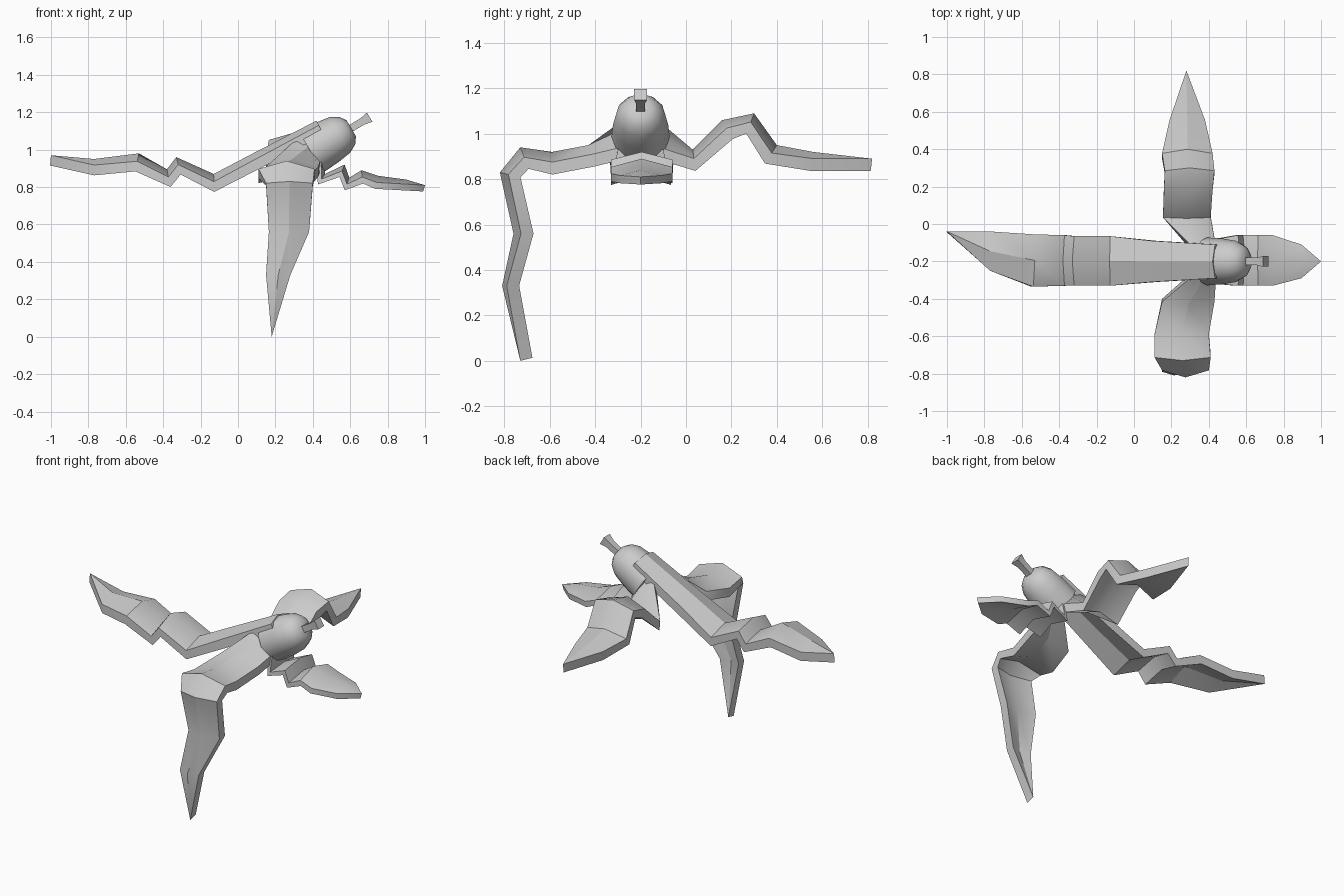
import bpy, bmesh, math
from mathutils import Vector

if "Cube" in bpy.data.objects:
    bpy.data.objects.remove(bpy.data.objects["Cube"])

CY = -0.2                      # body axis lies in the plane y = CY
TIP = Vector((0.605, CY, 1.115))
AX = Vector((-0.86, 0, -0.51)).normalized()


def finish(name, bm, angle):
    bmesh.ops.remove_doubles(bm, verts=bm.verts, dist=0.0015)
    bmesh.ops.recalc_face_normals(bm, faces=bm.faces)
    me = bpy.data.meshes.new(name)
    bm.to_mesh(me)
    bm.free()
    ob = bpy.data.objects.new(name, me)
    bpy.context.collection.objects.link(ob)
    bpy.context.view_layer.objects.active = ob
    ob.select_set(True)
    bpy.ops.object.shade_smooth_by_angle(angle=math.radians(angle))
    ob.select_set(False)
    return ob


def bridge(bm, rings):
    for a, b in zip(rings, rings[1:]):
        n = len(a)
        for i in range(n):
            bm.faces.new((a[i], a[(i + 1) % n], b[(i + 1) % n], b[i]))


def ring(bm, t, r, sides, turn=0.0):
    up = Vector((0, 1, 0)).cross(AX)
    c = TIP + AX * t
    return [bm.verts.new(c + r * (math.cos(k) * Vector((0, 1, 0)) + math.sin(k) * up))
            for k in (turn + i * math.tau / sides for i in range(sides))]


def peel(name, axis, sign, stations, thick=0.055, bulge=0.04, shear=0.0):
    """Creased strip: stations are (distance, ridge height, low side, high side)."""
    bm = bmesh.new()
    pts = [Vector((sign * s[0], s[1])) for s in stations]
    rings = []
    for i, (p, s) in enumerate(zip(pts, stations)):
        d0 = (p - pts[max(i - 1, 0)]).normalized()
        d1 = (pts[min(i + 1, len(pts) - 1)] - p).normalized()
        t = (d0 + d1).normalized()
        n = Vector((-t.y, t.x))
        lo, hi = s[2], s[3]
        drop = bulge * (hi - lo) / 0.26
        tilt = shear if i == 0 else 0
        loop = []
        for side, down, dz in ((lo, drop, tilt), ((lo + hi) / 2, 0, 0), (hi, drop, -tilt),
                               (hi, drop + thick, -tilt), ((lo + hi) / 2, thick, 0),
                               (lo, drop + thick, tilt)):
            q = p - n * down
            u = q.x * sign
            co = (u, side, q.y + dz) if axis == 'x' else (side, u, q.y + dz)
            loop.append(bm.verts.new(co))
        rings.append(loop)
    bridge(bm, rings)
    bm.faces.new(rings[0])
    bm.faces.new(rings[-1])
    return finish(name, bm, 32)


# Rounded skin end, hollow at the open mouth
bm = bmesh.new()
rings = [ring(bm, t, r, 12) for t, r in ((0, .05), (.025, .085), (.07, .11), (.15, .122),
                                         (.25, .128), (.25, .085), (.12, .08))]
bridge(bm, rings)
bm.faces.new(rings[0])
bm.faces.new(rings[-1])
finish("skin_end", bm, 50)

# Square flared stem
bm = bmesh.new()
rings = [ring(bm, t, r, 4, math.pi / 4) for t, r in ((.03, .028), (-.07, .028), (-.115, .04))]
bridge(bm, rings)
bm.faces.new(rings[0])
bm.faces.new(rings[-1])
finish("stem", bm, 25)

# Four peeled strips
peel("left_peel", 'x', -1, [
    (.42, 1.155, -.29, -.11), (.08, .98, -.31, -.09), (-.13, .87, -.33, -.065),
    (-.33, .96, -.33, -.065), (-.38, .895, -.33, -.06), (-.53, .98, -.335, -.055),
    (-.77, .95, -.25, -.04), (-1, .97, -.04, -.04)])
peel("right_peel", 'x', 1, [
    (.47, .97, -.29, -.11), (.465, .87, -.32, -.08), (.57, .92, -.33, -.06),
    (.595, .85, -.33, -.06), (.66, .89, -.33, -.06), (.75, .86, -.33, -.06),
    (.9, .84, -.29, -.11), (1, .81, -.2, -.2)], thick=.035, bulge=.035)
peel("back_peel", 'y', 1, [
    (-.12, 1.02, .32, .44), (.03, .93, .155, .41), (.16, 1.06, .16, .42),
    (.3, 1.09, .165, .43), (.4, .95, .15, .42), (.56, .92, .19, .38),
    (.82, .89, .28, .28)], shear=.06)
peel("front_peel", 'y', -1, [
    (-.28, 1.02, .32, .44), (-.43, .95, .15, .43), (-.59, .92, .11, .40),
    (-.73, .94, .11, .41), (-.82, .83, .15, .40), (-.76, .56, .165, .38),
    (-.81, .33, .15, .28), (-.73, .0, .18, .18)], shear=.06)
